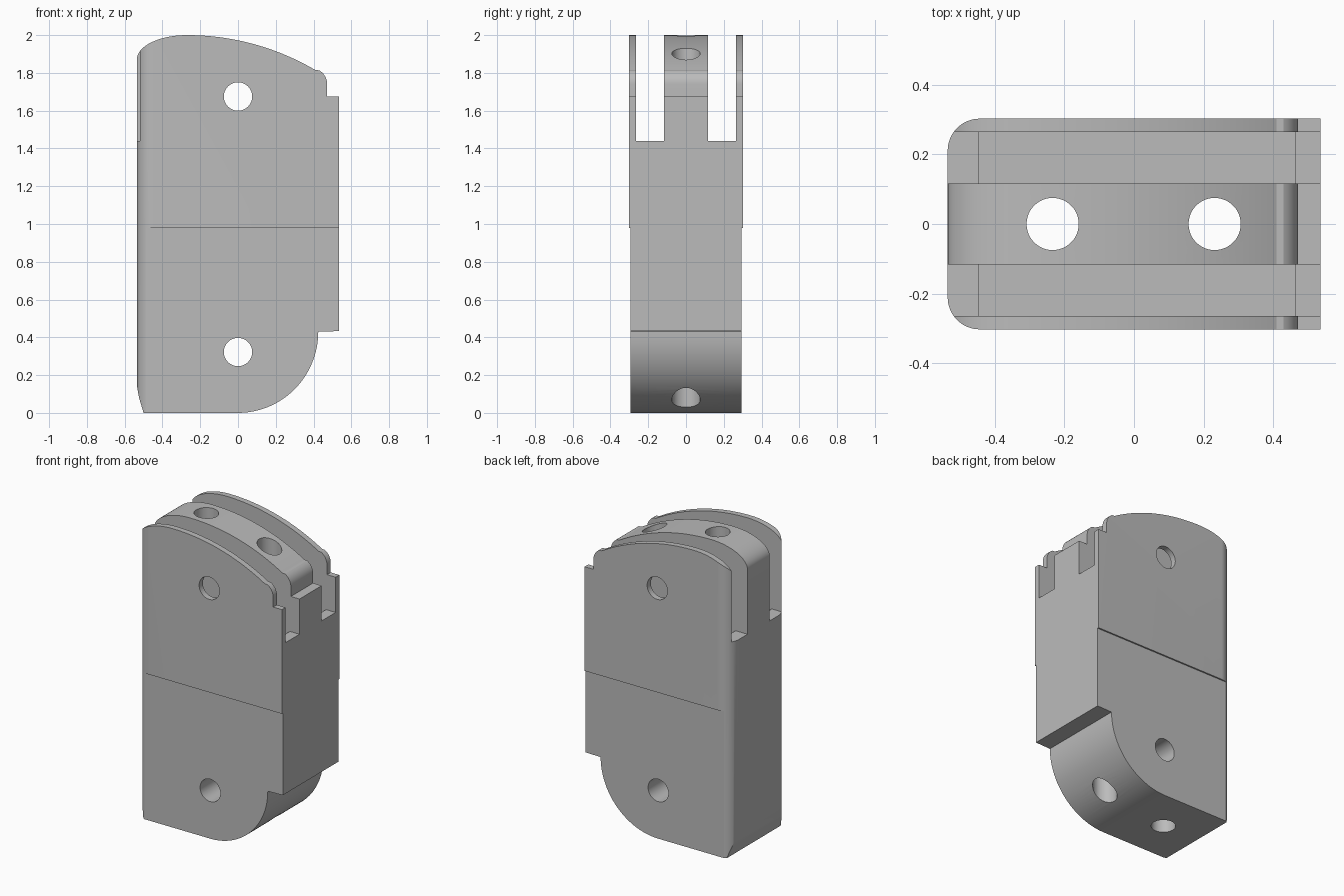
import bpy, bmesh
from math import sin, cos, pi, radians
from mathutils import Vector, Matrix

if "Cube" in bpy.data.objects:
    bpy.data.objects.remove(bpy.data.objects["Cube"], do_unlink=True)

HALF_X, HALF_Y = 0.536, 0.303

grey = bpy.data.materials.new("light grey")
grey.use_nodes = True
colour = (0.5, 0.5, 0.5, 1)
grey.diffuse_color = colour
grey.node_tree.nodes["Principled BSDF"].inputs["Base Color"].default_value = colour


def arc(cx, cy, rx, ry, start, end, steps=16):
    """Points of an elliptical arc, angles in degrees."""
    angles = [radians(start + (end - start) * i / steps) for i in range(steps + 1)]
    return [(cx + rx * cos(a), cy + ry * sin(a)) for a in angles]


def make_object(name, bm):
    bmesh.ops.recalc_face_normals(bm, faces=bm.faces)
    mesh = bpy.data.meshes.new(name)
    bm.to_mesh(mesh)
    bm.free()
    mesh.materials.append(grey)
    obj = bpy.data.objects.new(name, mesh)
    bpy.context.collection.objects.link(obj)
    return obj


def prism(name, points, axis, low, high):
    """Extrude an outline along y (points are x, z) or z (points are x, y)."""
    bm = bmesh.new()
    place = (lambda p: (p[0], low, p[1])) if axis == "Y" else (lambda p: (p[0], p[1], low))
    face = bm.faces.new([bm.verts.new(place(p)) for p in points])
    new = bmesh.ops.extrude_face_region(bm, geom=[face])["geom"]
    shift = Vector((0, high - low, 0)) if axis == "Y" else Vector((0, 0, high - low))
    bmesh.ops.translate(bm, vec=shift, verts=[g for g in new if isinstance(g, bmesh.types.BMVert)])
    return make_object(name, bm)


def box(name, x0, x1, y0, y1, z0, z1):
    return prism(name, [(x0, y0), (x1, y0), (x1, y1), (x0, y1)], "Z", z0, z1)


def cut(target, tool, operation="DIFFERENCE"):
    tool.hide_render = True
    mod = target.modifiers.new(tool.name, "BOOLEAN")
    mod.operation, mod.object, mod.solver = operation, tool, "EXACT"
    bpy.context.view_layer.objects.active = target
    bpy.ops.object.modifier_apply(modifier=mod.name)
    bpy.data.objects.remove(tool, do_unlink=True)


# Side outline: flat foot, rounded heel, shoulders and domed top
outline = [(-0.50, 0), (0, 0)]
outline += arc(0, 0.43, 0.425, 0.43, -90, 0, 24)[1:]
outline += [(HALF_X, 0.433), (HALF_X, 1.675), (0.472, 1.675)]
outline += arc(0.387, 1.74, 0.085, 0.085, 0, 60, 10)
outline += arc(-0.27, 0.66, 1.34, 1.34, 59.5, 90, 24)
outline += arc(-0.27, 1.87, HALF_X - 0.27, 0.13, 90, 180, 20)[1:]
outline += [(-HALF_X, 0.15), (-0.524, 0.08)]
body = prism("block_body", outline, "Y", -HALF_Y, HALF_Y)

# Plan outline rounds the two upright edges at one end
r = 0.092
plan = arc(r - HALF_X, HALF_Y - r, r, r, 90, 180)
plan += arc(r - HALF_X, r - HALF_Y, r, r, 180, 270)
plan += [(0.7, -HALF_Y), (0.7, HALF_Y)]
cut(body, prism("plan_cutter", plan, "Z", -0.1, 2.1), "INTERSECT")

# Thinner lower half, open slots beside the centre web, deeper inner pockets
for side in (-1, 1):
    def span(a, b):
        return sorted((side * a, side * b))
    cut(body, box("step_cutter", -1, 1, *span(0.293, 0.5), -0.1, 0.98))
    cut(body, box("slot_cutter", -1, 1, *span(0.117, 0.264), 1.44, 2.2))
    cut(body, box("pocket_cutter", -0.448, 0.465, *span(0.117, 0.264), 1.2, 1.6))

# Pin holes from front to back, then upright holes through the web
for z in (1.675, 0.322):
    cut(body, prism("pin_cutter", arc(0, z, 0.075, 0.075, 0, 360, 48)[:-1], "Y", -0.6, 0.6))
for x in (-0.234, 0.232):
    cut(body, prism("upright_cutter", arc(x, 0, 0.075, 0.075, 0, 360, 48)[:-1], "Z", -0.2, 2.2))

bpy.ops.object.select_all(action="DESELECT")
body.select_set(True)
bpy.context.view_layer.objects.active = body
bpy.ops.object.shade_smooth_by_angle(angle=radians(25))
